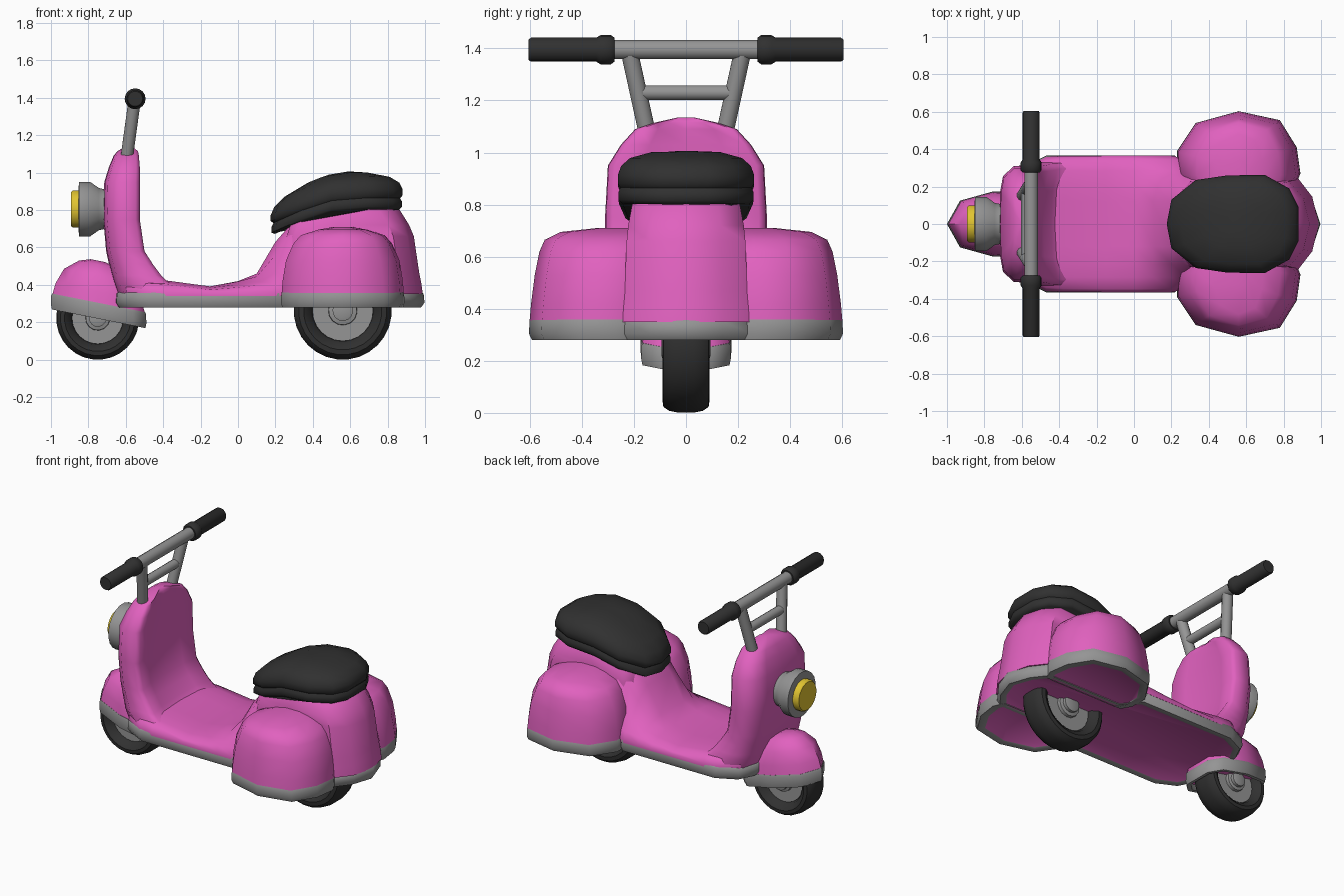
import bpy, bmesh
from math import sin, cos, pi, radians
from mathutils import Vector

if "Cube" in bpy.data.objects:
    bpy.data.objects.remove(bpy.data.objects["Cube"])


def material(name, col):
    m = bpy.data.materials.new(name)
    m.diffuse_color = (*col, 1)
    m.use_nodes = True
    m.node_tree.nodes["Principled BSDF"].inputs["Base Color"].default_value = m.diffuse_color
    return m


PINK = material("pink_paint", (0.75, 0.12, 0.52))
BLACK = material("black_rubber", (0.03, 0.03, 0.03))
YELLOW = material("yellow_lens", (0.75, 0.55, 0.03))
GREY = material("grey_metal", (0.3, 0.3, 0.3))


def loft(name, rings, mat, base_mat=None, angle=50):
    """Skin a list of equal-length point rings and cap both ends."""
    bm = bmesh.new()
    vs = [[bm.verts.new(p) for p in r] for r in rings]
    n = len(vs[0])
    base = bm.faces.new(vs[0])
    base.material_index = 1 if base_mat else 0
    bm.faces.new(vs[-1])
    for a, b in zip(vs, vs[1:]):
        for i in range(n):
            j = (i + 1) % n
            bm.faces.new((a[i], a[j], b[j], b[i]))
    bmesh.ops.recalc_face_normals(bm, faces=bm.faces)
    for f in bm.faces:
        f.smooth = True
    me = bpy.data.meshes.new(name)
    bm.to_mesh(me)
    bm.free()
    me.materials.append(mat)
    if base_mat:
        me.materials.append(base_mat)
    me.set_sharp_from_angle(angle=radians(angle))
    ob = bpy.data.objects.new(name, me)
    bpy.context.collection.objects.link(ob)
    return ob


def sym(half):
    """Close a half outline (y >= 0) by mirroring it across y = 0."""
    return half + [(x, -y) for x, y in reversed(half) if y > 0]


def shell(name, outline, centre, rings, mat, lift=lambda x: 0, base_mat=None):
    """Stack scaled copies of a plan outline; rings are (sx, sy, z)."""
    cx, cy = centre
    pts = []
    for sx, sy, z in rings:
        r = [(cx + (x - cx) * sx, cy + (y - cy) * sy) for x, y in outline]
        pts.append([(x, y, z + lift(x)) for x, y in r])
    return loft(name, pts, mat, base_mat)


def trim(name, outline, centre, z0, z1, lift=lambda x: 0, recess=.004, sx=.93, sy=.88):
    """Rounded grey band with a pink underside."""
    rings = [(sx, sy, z0 + recess), (sx + .01, sy + .01, z0), (.98, .97, z0), (1, 1, z0 + .025),
             (.995, .995, z1 - .012), (.975, .975, z1)]
    shell(name, outline, centre, rings, GREY, lift, PINK)


def turned(name, profile, origin, axis, mat, seg=20):
    """Revolve (radius, distance) pairs around an axis through origin."""
    ax = Vector(axis).normalized()
    u = ax.orthogonal().normalized()
    v = ax.cross(u)
    o = Vector(origin)
    rings = [[o + ax * d + (u * cos(2 * pi * i / seg) + v * sin(2 * pi * i / seg)) * r
              for i in range(seg)] for r, d in profile]
    return loft(name, rings, mat, angle=40)


def tube(name, p, q, r, mat, seg=12):
    d = Vector(q) - Vector(p)
    return turned(name, [(r, 0), (r, d.length)], p, d, mat, seg)


# wheels: tyre, disc and stepped hub
for tag, x, R in (("front", -.75, .222), ("rear", .56, .262)):
    half = [(.62 * R, .03), (.66 * R, .065), (.8 * R, .09), (.9 * R, .087), (.97 * R, .065), (R, .03)]
    turned(tag + "_tyre", [(r, -d) for r, d in half] + half[::-1], (x, 0, R), (0, 1, 0), BLACK, 28)
    turned(tag + "_wheel_disc", [(.62 * R, -.045), (.62 * R, .045)], (x, 0, R), (0, 1, 0), GREY, 24)
    hub = [(.15 * R, .095), (.21 * R, .09), (.21 * R, .07), (.29 * R, .065), (.3 * R, .04)]
    turned(tag + "_hub", [(r, -d) for r, d in hub] + hub[::-1], (x, 0, R), (0, 1, 0), GREY, 14)

# floor trim running the whole length, pointed at the tail
floor = sym([(-.665, 0), (-.65, .2), (-.6, .3), (-.47, .365), (.22, .365), (.32, .245),
             (.87, .245), (.95, .14), (.997, 0)])
trim("floor_trim", floor, (.1, 0), .28, .365, sx=.94, sy=.87)

# foot deck, sectioned along its length and swelling up towards the seat
deck = []
for x, w, edge, mid, top in ((-.6, .29, .42, .43, .43), (-.47, .358, .415, .43, .43),
                             (-.38, .364, .41, .423, .423), (-.15, .365, .382, .392, .392),
                             (.0, .365, .395, .418, .42), (.1, .365, .405, .445, .46),
                             (.2, .365, .415, .56, .63), (.27, .35, .43, .65, .71),
                             (.36, .32, .45, .72, .78)):
    half = [(w, .34), (w, .363), (w * .95, edge - .008), (w * .78, edge + (mid - edge) * .3),
            (.215, mid), (.12, top)]
    deck.append([(x, y, z) for y, z in half] + [(x, -y, z) for y, z in reversed(half)])
loft("foot_deck", deck, PINK, angle=65)

# leg shield, slightly dished at the back
shield = []
for z, w, xf, xb in ((.35, .33, -.645, -.26), (.42, .33, -.667, -.38), (.45, .323, -.675, -.41),
                     (.51, .315, -.69, -.455), (.58, .31, -.705, -.5), (.75, .311, -.72, -.525),
                     (.95, .3, -.715, -.525), (1.03, .25, -.69, -.525), (1.09, .195, -.665, -.53),
                     (1.115, .12, -.645, -.535), (1.135, .03, -.61, -.56)):
    t = xb - xf
    half = [(xf + .02 * t, .55 * w), (xf + .1 * t, .82 * w), (xf + .4 * t, w),
            (xb - .12 * t, .99 * w), (xb, .9 * w), (xb - .1 * t, .55 * w)]
    shield.append([(x, y, z) for x, y in [(xf, 0)] + half + [(xb - .13 * t, 0)]]
                  + [(x, -y, z) for x, y in half[::-1]])
loft("leg_shield", shield, PINK, angle=65)

# rear body under the seat
rear = []
for z, x0, x1, w in ((.35, .25, .988, .243), (.41, .25, .98, .24), (.47, .25, .968, .236),
                     (.66, .26, .94, .228), (.72, .28, .915, .222), (.8, .34, .865, .207),
                     (.84, .4, .8, .17)):
    half = [(x0, .8 * w), (x0 + .04, w), (x0 + .25, w), (x1 - .11, w), (x1 - .035, .6 * w)]
    rear.append([(x, y, z) for x, y in half + [(x1, 0)]] + [(x, -y, z) for x, y in half[::-1]])
loft("rear_body", rear, PINK)

# side pods with their trim
for tag, s in (("left", 1), ("right", -1)):
    plan = [(.27, .2), (.23, .27), (.23, .39), (.33, .54), (.56, .603), (.78, .555),
            (.87, .41), (.89, .27), (.86, .2)]
    plan = [(x, s * y) for x, y in plan]
    c = (.56, s * .2)
    shell(tag + "_pod", plan, c, [(.99, .995, .35), (.975, .98, .42), (.92, .945, .53),
                                  (.8, .9, .62), (.68, .85, .665), (.4, .7, .695),
                                  (.15, .35, .71)], PINK)
    trim(tag + "_pod_trim", plan, c, .279, .367, sx=.84, sy=.86)

# front mudguard, tilted back
guard = sym([(-1, 0), (-.93, .125), (-.75, .175), (-.56, .172), (-.49, .1)])


def tilt(x):
    return -.2 * (x + .75)


trim("mudguard_trim", guard, (-.75, 0), .22, .305, tilt, .04, .88, .84)
shell("mudguard", guard, (-.75, 0), [(.98, .98, .29), (.9, .93, .365), (.72, .82, .45),
                                     (.4, .58, .51), (.15, .25, .53)], PINK, tilt)

# seat in two layers with a groove between
SEAT_LINE = ((.1, .64), (.17, .66), (.3, .72), (.45, .78), (.6, .805), (.95, .8))


def seat_base(x):
    for (a, za), (b, zb) in zip(SEAT_LINE, SEAT_LINE[1:]):
        if x <= b:
            return za + (zb - za) * (x - a) / (b - a)
    return zb


seat = sym([(.175, 0), (.2, .13), (.33, .235), (.5, .26), (.7, .262), (.83, .19), (.88, .09)])
shell("seat", seat, (.54, 0), [(.94, .93, .0), (.99, .99, .015), (.99, .99, .045),
                               (.96, .96, .062), (1, 1, .078), (1, 1, .11), (.95, .95, .145),
                               (.8, .82, .175), (.45, .5, .197), (.15, .2, .203)],
      BLACK, seat_base)

# headlight and lens
turned("headlight", [(.1, -.06), (.11, .0), (.115, .02), (.147, .065), (.147, .125), (.105, .128)],
       (-.725, 0, .805), (-1, 0, 0), GREY)
turned("headlight_lens", [(.1, .1), (.1, .158), (.092, .168)], (-.725, 0, .805), (-1, 0, 0), YELLOW)

# handlebar frame and grips
tube("handlebar", (-.55, -.32, 1.395), (-.55, .32, 1.395), .038, GREY)
tube("handlebar_brace", (-.575, -.18, 1.23), (-.575, .18, 1.23), .029, GREY)
for tag, s in (("left", 1), ("right", -1)):
    tube(tag + "_handlebar_post", (-.595, s * .15, 1.08), (-.553, s * .217, 1.385), .034, GREY)
    turned(tag + "_grip", [(.046, .275), (.056, .288), (.056, .328), (.046, .345),
                           (.046, .595), (.04, .604)], (-.55, 0, 1.395), (0, s, 0), BLACK, 16)
